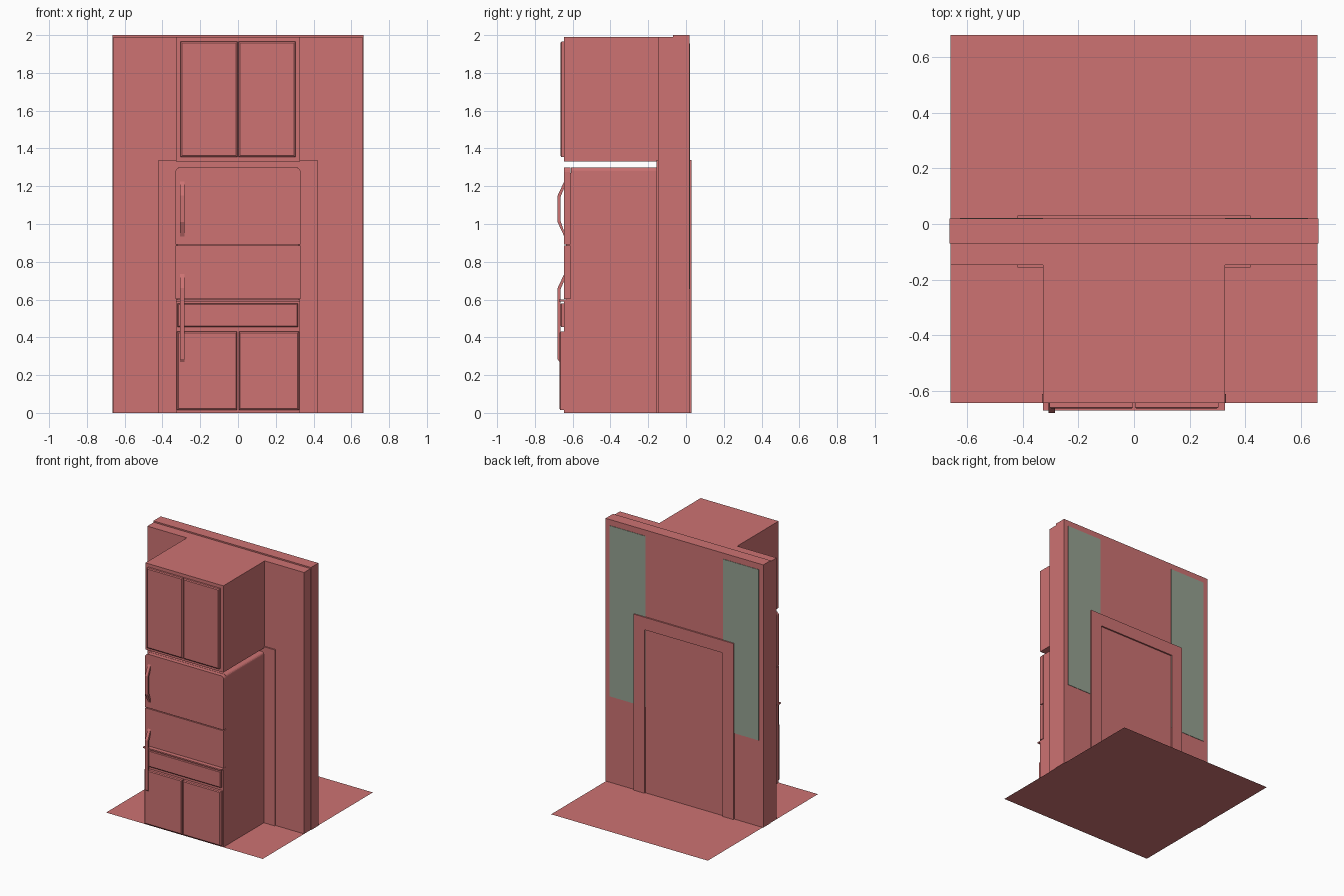
import bpy
import bmesh
from mathutils import Vector

old = bpy.data.objects.get("Cube")
if old:
    bpy.data.objects.remove(old, do_unlink=True)


def material(name, rgb):
    m = bpy.data.materials.new(name)
    m.use_nodes = True
    m.diffuse_color = (*rgb, 1)
    m.node_tree.nodes["Principled BSDF"].inputs["Base Color"].default_value = (*rgb, 1)
    return m


RED = material("dusty red", (0.61, 0.17, 0.17))
GREEN = material("grey green", (0.305, 0.362, 0.287))


def finish(name, bm, mat=RED):
    bmesh.ops.recalc_face_normals(bm, faces=bm.faces)
    mesh = bpy.data.meshes.new(name)
    bm.to_mesh(mesh)
    bm.free()
    mesh.materials.append(mat)
    obj = bpy.data.objects.new(name, mesh)
    bpy.context.collection.objects.link(obj)
    return obj


def box(name, x, y, z, mat=RED, chamfer=0, round_top=0):
    """Box from (min, max) ranges, with optional chamfered front or rounded top corners."""
    bm = bmesh.new()
    bmesh.ops.create_cube(bm, size=1)
    for v in bm.verts:
        v.co = Vector([r[0] if c < 0 else r[1] for c, r in zip(v.co, (x, y, z))])
    if chamfer:
        for v in bm.verts:
            if v.co.y == min(y):
                v.co.y += chamfer / 2
        bm.normal_update()
        front = [f for f in bm.faces if f.normal.y < -0.9]
        bmesh.ops.inset_region(bm, faces=front, thickness=chamfer, depth=chamfer / 2)
    if round_top:
        edges = [e for e in bm.edges
                 if abs(e.verts[0].co.y - e.verts[1].co.y) > 0.01
                 and min(v.co.z for v in e.verts) > z[1] - 0.001]
        bmesh.ops.bevel(bm, geom=edges, offset=round_top, segments=4,
                        profile=0.5, affect="EDGES")
    return finish(name, bm, mat)


def prism(name, points, axis, start, end):
    """Outline extruded along x or y; the outline holds the other two coordinates."""
    bm = bmesh.new()
    place = (lambda p: (start, p[0], p[1])) if axis == "x" else (lambda p: (p[0], start, p[1]))
    face = bm.faces.new([bm.verts.new(place(p)) for p in points])
    ext = bmesh.ops.extrude_face_region(bm, geom=[face])
    move = Vector((end - start, 0, 0)) if axis == "x" else Vector((0, end - start, 0))
    bmesh.ops.translate(bm, vec=move, verts=[g for g in ext["geom"]
                                             if isinstance(g, bmesh.types.BMVert)])
    return finish(name, bm)


# Floor sheet
bm = bmesh.new()
bm.faces.new([bm.verts.new(p) for p in
              ((-0.66, -0.645, 0), (0.66, -0.645, 0), (0.66, 0.68, 0), (-0.66, 0.68, 0))])
finish("floor", bm)

# Two-layer wall
box("wall_front_layer", (-0.66, 0.66), (-0.147, -0.07), (0, 1.99))
box("wall_back_layer", (-0.664, 0.664), (-0.07, 0.019), (0, 2))

# Doorway trim on both wall faces
half = [(0.42, 0), (0.42, 1.34)]
inner = [(0.328, 1.245), (0.328, 0)]
arch = half + [(-x, z) for x, z in reversed(half)]
arch += [(-x, z) for x, z in reversed(inner)] + inner
prism("front_door_trim", arch, "y", -0.157, -0.147)
prism("back_door_trim", arch, "y", 0.019, 0.03)

# Green panels on the back of the wall
for side, lo, hi in (("left", 0.327, 0.627), ("right", -0.627, -0.327)):
    box(side + "_back_panel", (lo, hi), (0.019, 0.022), (0.655, 1.955), GREEN)

# Overhead cupboard and the base cupboard under the fridge doors
W = (-0.328, 0.328)
box("upper_cupboard", W, (-0.645, -0.147), (1.33, 1.99))
box("lower_cupboard", W, (-0.645, -0.147), (0, 0.6))
for side, s in (("left", 1), ("right", -1)):
    box(side + "_upper_door", sorted((s * 0.003, s * 0.304)), (-0.66, -0.645),
        (1.355, 1.965), chamfer=0.01)
    box(side + "_lower_door", sorted((s * 0.004, s * 0.322)), (-0.665, -0.645),
        (0.015, 0.43), chamfer=0.01)
box("drawer_front", (-0.32, 0.318), (-0.66, -0.645), (0.455, 0.58), chamfer=0.008)
box("drawer_ledge", W, (-0.672, -0.645), (0.59, 0.6))

# Fridge
box("fridge_body", W, (-0.61, -0.147), (0.6, 1.3), round_top=0.02)
box("fridge_upper_door", (-0.331, 0.331), (-0.645, -0.612), (0.892, 1.3), round_top=0.025)
box("fridge_lower_door", (-0.331, 0.331), (-0.645, -0.612), (0.603, 0.886))
box("fridge_door_seal", (-0.322, 0.322), (-0.635, -0.605), (0.6, 1.27))


# Bent bar handles
def handle(name, top, bottom, foot, reach):
    prism(name, [(-0.645, top), (-0.68, top - 0.075), (-0.68, bottom + reach), (foot, bottom),
                 (foot, bottom + 0.025), (-0.665, bottom + reach + 0.008),
                 (-0.665, top - 0.083), (-0.645, top - 0.035)], "x", -0.307, -0.284)


handle("upper_handle", 1.225, 0.935, -0.645, 0.075)
handle("lower_handle", 0.735, 0.26, -0.664, 0.025)
